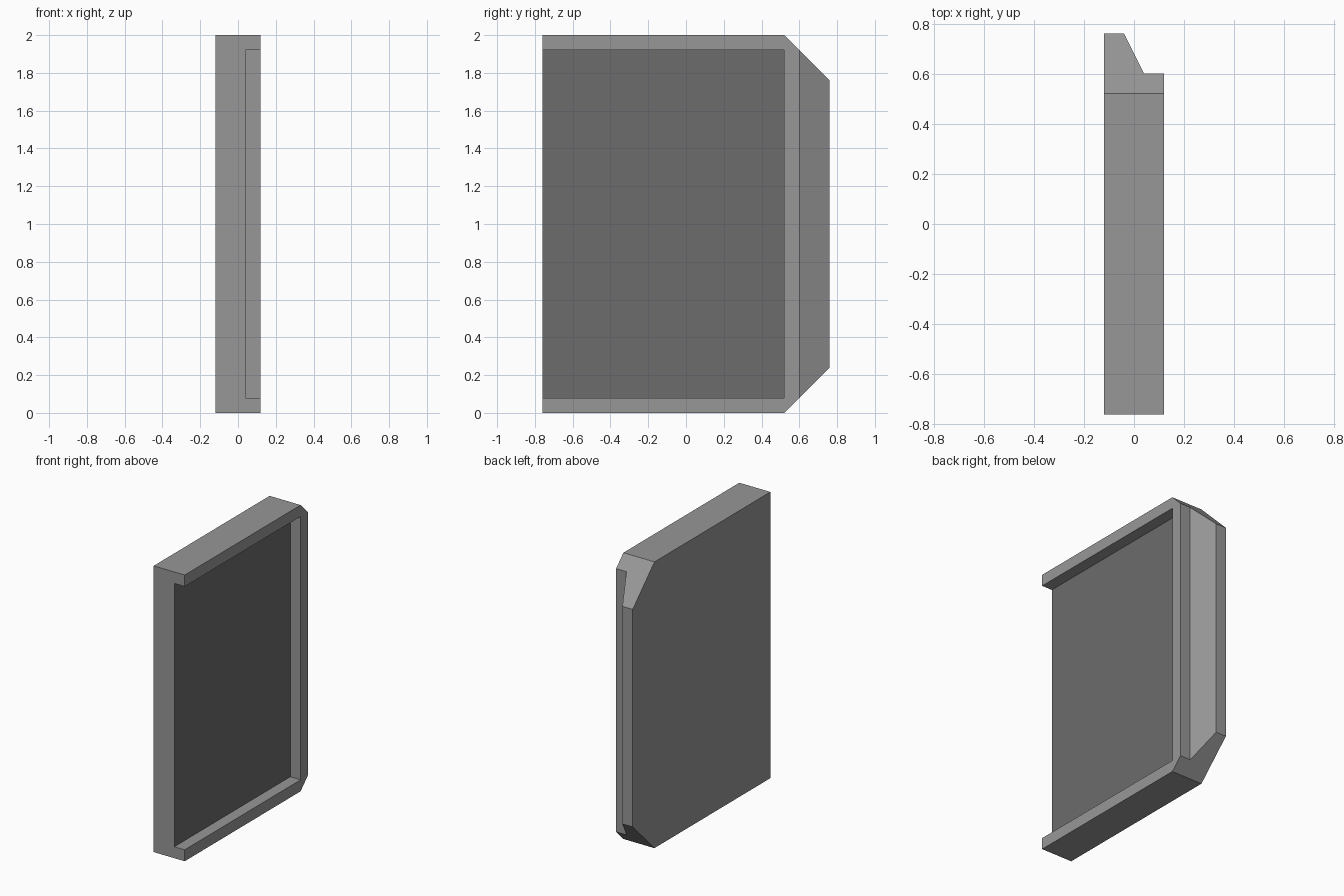
import bpy, bmesh

if "Cube" in bpy.data.objects:
    bpy.data.objects.remove(bpy.data.objects["Cube"])

def material(name, v):
    m = bpy.data.materials.new(name)
    m.diffuse_color = (v, v, v, 1)
    m.use_nodes = True
    m.node_tree.nodes["Principled BSDF"].inputs["Base Color"].default_value = m.diffuse_color
    return m

def add_object(name, bm):
    bmesh.ops.recalc_face_normals(bm, faces=bm.faces)
    me = bpy.data.meshes.new(name)
    bm.to_mesh(me)
    bm.free()
    ob = bpy.data.objects.new(name, me)
    bpy.context.collection.objects.link(ob)
    return ob

# panel body: plan profile with a bevelled leading edge, raised to full height
profile = [(-.12, -.76), (.12, -.76), (.12, .60), (.04, .60), (-.04, .76), (-.12, .76)]
bm = bmesh.new()
base = bm.faces.new([bm.verts.new((x, y, 0)) for x, y in profile])
ext = bmesh.ops.extrude_face_region(bm, geom=[base])
for v in ext["geom"]:
    if isinstance(v, bmesh.types.BMVert):
        v.co.z = 2

# clipped upper and lower corners
for z, s in ((2, 1), (0, -1)):
    cut = bmesh.ops.bisect_plane(
        bm, geom=bm.verts[:] + bm.edges[:] + bm.faces[:], dist=1e-5,
        plane_co=(0, .52, z), plane_no=(0, 1, s), clear_outer=True)
    rim = [e for e in bm.edges if e.is_boundary]
    bmesh.ops.holes_fill(bm, edges=rim, sides=0)
panel = add_object("door_panel", bm)

# recess on the +x side, open at the -y end
bm = bmesh.new()
bmesh.ops.create_cube(bm, size=1)
lo, hi = (.04, -1, .08), (.3, .52, 1.92)
for v in bm.verts:
    v.co = [lo[i] if v.co[i] < 0 else hi[i] for i in range(3)]
cutter = add_object("recess_cutter", bm)
cutter.hide_render = True
mod = panel.modifiers.new("recess", "BOOLEAN")
mod.operation = "DIFFERENCE"
mod.solver = "EXACT"
mod.object = cutter
bpy.context.view_layer.objects.active = panel
bpy.ops.object.modifier_apply(modifier="recess")
bpy.data.objects.remove(cutter)

# grey panel, darker recess floor
panel.data.materials.clear()
panel.data.materials.append(material("mid grey", .31))
panel.data.materials.append(material("dark grey", .15))
for p in panel.data.polygons:
    p.use_smooth = False
    p.material_index = int(p.normal.x > .95 and p.center.x < .06)
